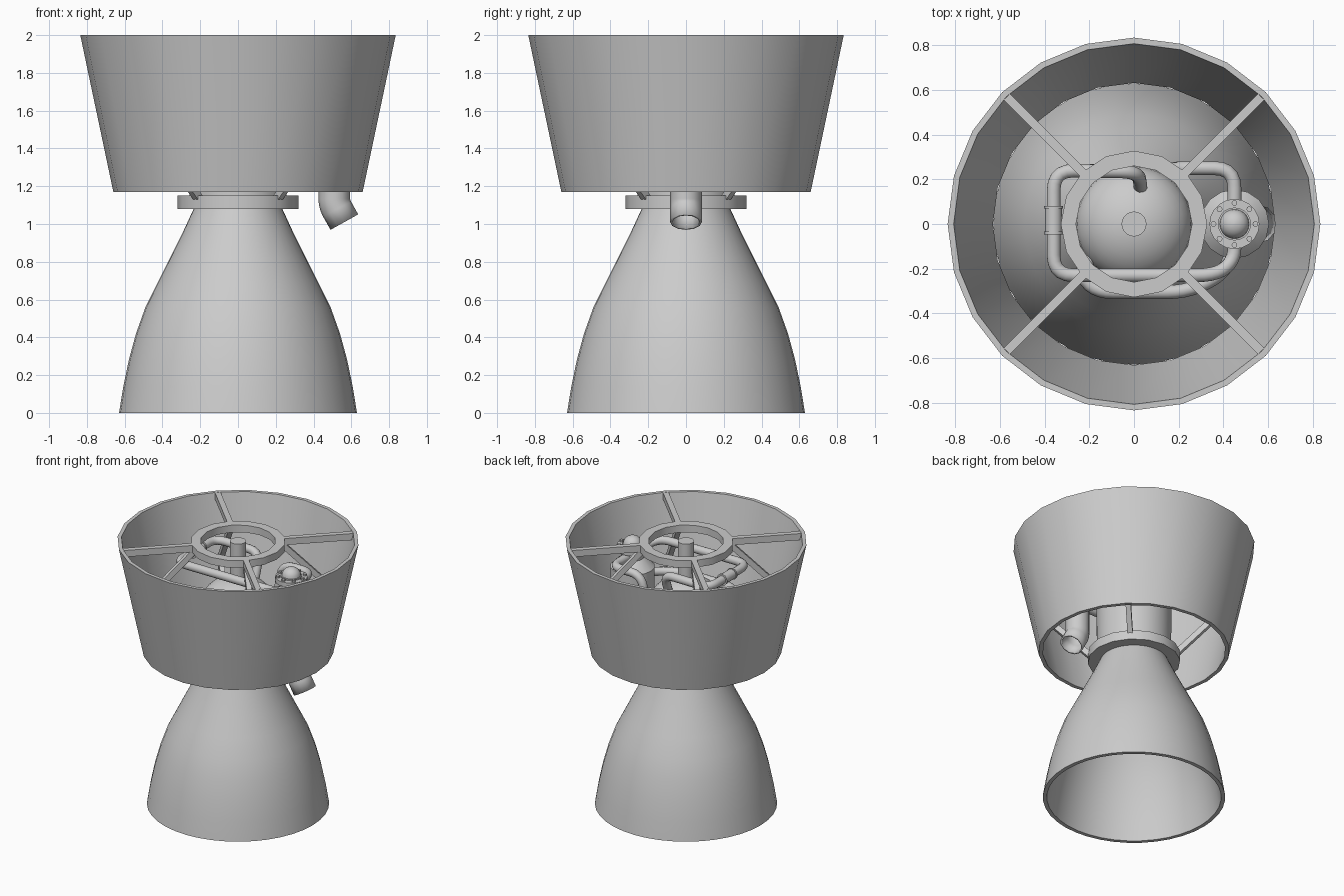
import bpy
import math
from mathutils import Vector, Matrix

if "Cube" in bpy.data.objects:
    bpy.data.objects.remove(bpy.data.objects["Cube"])


def add_mesh(name, verts, faces, angle=35):
    me = bpy.data.meshes.new(name)
    me.from_pydata(verts, [], faces)
    finish(me, angle)
    ob = bpy.data.objects.new(name, me)
    bpy.context.collection.objects.link(ob)
    return ob


def finish(me, angle):
    me.shade_smooth()
    me.set_sharp_from_angle(angle=math.radians(angle))
    me.update()


def lathe(name, profile, segs, loc=(0, 0, 0), loop=False):
    """Revolve (radius, z) points about z; loop closes a hollow wall section."""
    n = len(profile)
    verts, faces = [], []
    for i in range(segs):
        a = 2 * math.pi * i / segs
        verts += [(loc[0] + r * math.cos(a), loc[1] + r * math.sin(a), loc[2] + z)
                  for r, z in profile]
    for i in range(segs):
        j = (i + 1) % segs
        for k in range(n if loop else n - 1):
            m = (k + 1) % n
            faces.append((i * n + k, j * n + k, j * n + m, i * n + m))
    if not loop:
        faces.append([i * n for i in reversed(range(segs))])
        faces.append([i * n + n - 1 for i in range(segs)])
    return add_mesh(name, verts, faces)


def ring(name, r_out, r_in, z0, z1, segs, loc=(0, 0, 0)):
    return lathe(name, [(r_out, z0), (r_out, z1), (r_in, z1), (r_in, z0)], segs, loc, True)


def bar(name, a, b, width, height):
    """Rectangular bar between two points, its width kept horizontal."""
    a, b = Vector(a), Vector(b)
    d = (b - a).normalized()
    side = Vector((-d.y, d.x, 0)).normalized() * width / 2
    up = d.cross(side).normalized() * height / 2
    verts = [p + s * side + u * up for p in (a, b)
             for s, u in ((-1, -1), (1, -1), (1, 1), (-1, 1))]
    faces = [(3, 2, 1, 0), (4, 5, 6, 7)]
    faces += [(i, (i + 1) % 4, 4 + (i + 1) % 4, 4 + i) for i in range(4)]
    return add_mesh(name, verts, faces)


def pipe(name, pts, radius, bend=0.09, caps=True, res=4):
    """Round tube along a path with rounded corners."""
    pts = [Vector(p) for p in pts]
    path = [pts[0]]
    for p, c, q in zip(pts, pts[1:], pts[2:]):
        s = c + (p - c).normalized() * min(bend, (p - c).length * 0.48)
        e = c + (q - c).normalized() * min(bend, (q - c).length * 0.48)
        for k in range(6):
            t = k / 5
            path.append(s * (1 - t) ** 2 + c * 2 * t * (1 - t) + e * t * t)
    path.append(pts[-1])
    cu = bpy.data.curves.new(name + "_path", 'CURVE')
    cu.dimensions = '3D'
    cu.bevel_depth = radius
    cu.bevel_resolution = res
    cu.use_fill_caps = caps
    sp = cu.splines.new('POLY')
    sp.points.add(len(path) - 1)
    for sp_pt, p in zip(sp.points, path):
        sp_pt.co = (*p, 1)
    tmp = bpy.data.objects.new(name + "_path", cu)
    bpy.context.collection.objects.link(tmp)
    dg = bpy.context.evaluated_depsgraph_get()
    me = bpy.data.meshes.new_from_object(tmp.evaluated_get(dg))
    bpy.data.objects.remove(tmp)
    finish(me, 40)
    ob = bpy.data.objects.new(name, me)
    bpy.context.collection.objects.link(ob)
    return ob


# Conical shroud, open at both ends
lathe("shroud", [(0.66, 1.17), (0.835, 2.0), (0.808, 2.0), (0.632, 1.17)], 24, loop=True)

# Bell nozzle with a thin wall
bell = [(0.63, 0), (0.607, 0.14), (0.578, 0.28), (0.54, 0.42), (0.49, 0.56),
        (0.425, 0.69), (0.36, 0.82), (0.295, 0.95), (0.235, 1.08)]
lathe("bell_nozzle", bell + [(r - 0.028, z) for r, z in reversed(bell)], 40, loop=True)

# Combustion chamber with domed top
dome = [(0.26 * math.cos(a), 1.52 + 0.2 * math.sin(a))
        for a in (math.radians(d) for d in range(0, 90, 11))]
lathe("chamber", [(0.2, 1.08), (0.257, 1.12)] + dome + [(0.01, 1.72)], 32)
lathe("feed_stem", [(0.056, 1.68), (0.056, 2.0)], 20)

# Mounting rings and four braces
ring("lower_flange", 0.32, 0.22, 1.08, 1.15, 16)
ring("top_ring", 0.328, 0.26, 1.945, 2.0, 16)
for i in range(4):
    a = math.radians(45 + 90 * i)

    def polar(r, z):
        return (r * math.cos(a), r * math.sin(a), z)
    bar(f"top_beam_{i}", polar(0.30, 1.975), polar(0.805, 1.975), 0.04, 0.05)
    bar(f"upper_strut_{i}", polar(0.30, 1.96), polar(0.715, 1.53), 0.036, 0.04)
    bar(f"lower_strut_{i}", polar(0.29, 1.13), polar(0.715, 1.56), 0.036, 0.04)

# Turbopump: body, cap flange, small dome and bolts
PX = 0.45
lathe("pump_body", [(0.08, 1.36), (0.155, 1.42), (0.155, 1.69), (0.095, 1.75), (0.08, 1.76),
                    (0.08, 1.82)], 16, (PX, 0, 0))
lathe("pump_flange", [(0.112, 1.815), (0.112, 1.85)], 20, (PX, 0, 0))
cap = [(0.066 * math.cos(a), 1.86 + 0.06 * math.sin(a))
       for a in (math.radians(d) for d in range(0, 90, 17))]
lathe("pump_cap", [(0.074, 1.84), (0.074, 1.86)] + cap, 20, (PX, 0, 0))
for i in range(8):
    a = 2 * math.pi * i / 8
    lathe(f"pump_bolt_{i}", [(0.013, 1.845), (0.013, 1.865)], 8,
          (PX + 0.094 * math.cos(a), 0.094 * math.sin(a), 0))

# Main feed pipe: pump, front, round the left side, into the dome
pipe("feed_pipe", [(PX, -0.05, 1.79), (PX, -0.16, 1.79), (0.37, -0.23, 1.83),
                   (-0.36, -0.23, 1.83), (-0.36, 0.24, 1.83), (0.02, 0.235, 1.83),
                   (0.03, 0.16, 1.65)], 0.031)
pipe("pipe_collar", [(-0.36, -0.035, 1.83), (-0.36, 0.07, 1.83)], 0.038)
for y in (-0.04, 0.075):
    pipe("collar_lip", [(-0.36, y - 0.006, 1.83), (-0.36, y + 0.006, 1.83)], 0.043)

# Lower pipes from the pump to the chamber wall
pipe("back_pipe", [(PX, 0.05, 1.78), (PX, 0.25, 1.78), (0.2, 0.25, 1.78),
                   (0.15, 0.24, 1.45), (0.12, 0.16, 1.4)], 0.031)
pipe("front_pipe", [(PX, -0.08, 1.58), (0.41, -0.22, 1.58), (0.24, -0.305, 1.58),
                    (-0.18, -0.305, 1.58), (-0.25, -0.2, 1.58), (-0.15, -0.12, 1.5)], 0.031)

# Turbine exhaust, hollow and angled outward
exhaust = pipe("exhaust_pipe", [(0.48, 0, 1.5), (0.51, 0, 1.3), (0.51, 0, 1.105),
                                (0.563, 0, 1.01)], 0.078, bend=0.03, caps=False)
wall = exhaust.modifiers.new("wall", 'SOLIDIFY')
wall.thickness = 0.012
wall.offset = 0
